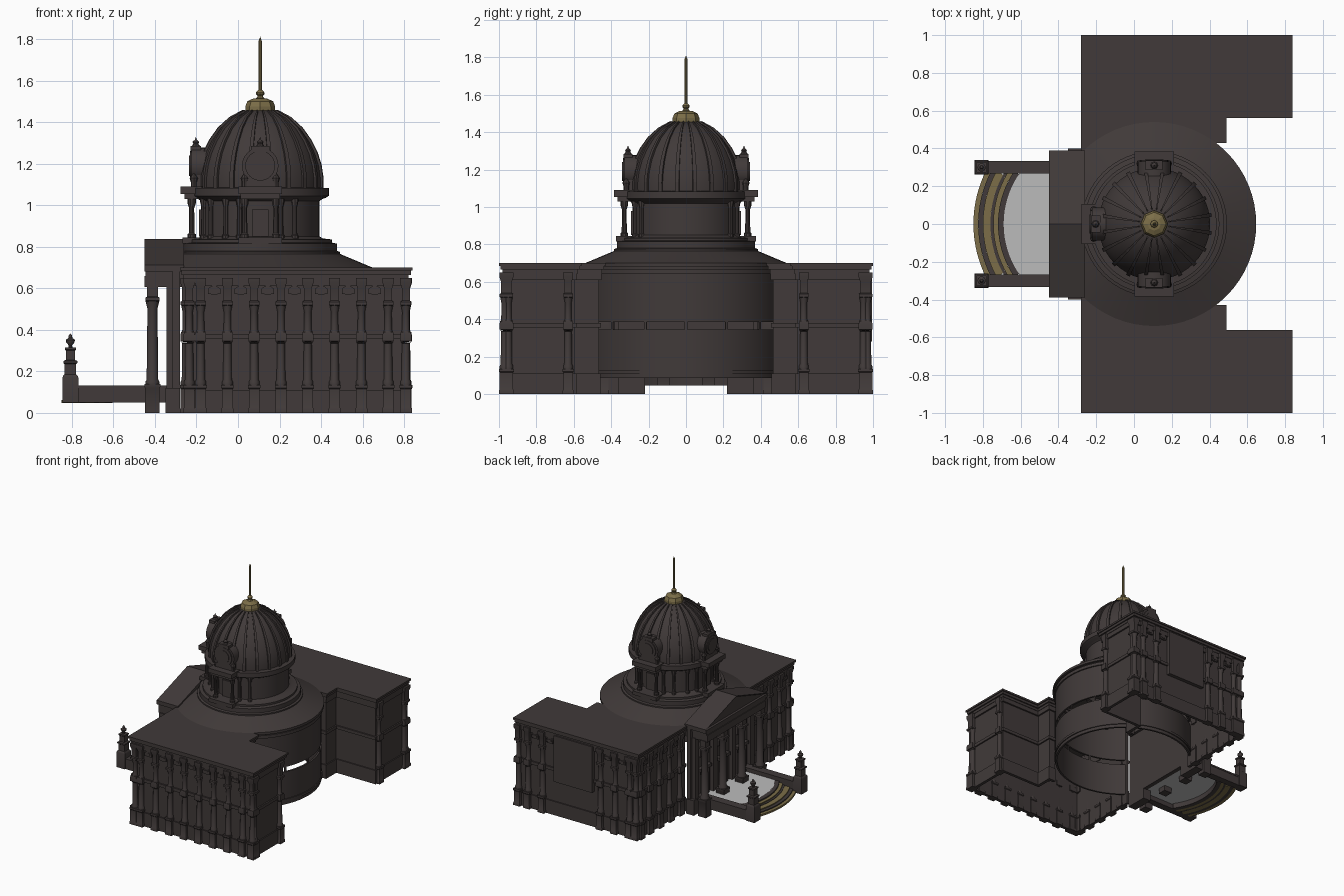
import bpy, bmesh, math
from mathutils import Matrix, Vector

if "Cube" in bpy.data.objects:
    bpy.data.objects.remove(bpy.data.objects["Cube"])

def material(name, rgb):
    m = bpy.data.materials.new(name)
    m.diffuse_color = (*rgb, 1)
    m.use_nodes = True
    m.node_tree.nodes["Principled BSDF"].inputs["Base Color"].default_value = m.diffuse_color
    return m

STONE = material("dark stone", (0.052, 0.042, 0.041))
GOLD = material("dull gold", (0.20, 0.155, 0.065))
GREY = material("light grey", (0.50, 0.50, 0.50))
CX = 0.107  # centre of the dome in x

def finish(bm, name, mat=STONE, loc=(0, 0, 0), rot=0.0, smooth=False):
    bmesh.ops.remove_doubles(bm, verts=bm.verts, dist=1e-5)
    bmesh.ops.recalc_face_normals(bm, faces=bm.faces)
    if smooth:
        for f in bm.faces:
            f.smooth = True
        for e in bm.edges:
            e.smooth = len(e.link_faces) == 2 and e.calc_face_angle(3) < math.radians(32)
    me = bpy.data.meshes.new(name)
    bm.to_mesh(me)
    bm.free()
    me.materials.append(mat)
    return place(me, name, loc, rot)

def place(me, name, loc, rot=0.0):
    ob = bpy.data.objects.new(name, me)
    ob.location, ob.rotation_euler = loc, (0, 0, rot)
    bpy.context.collection.objects.link(ob)
    return ob

def box(bm, x0, x1, y0, y1, z0, z1):
    m = Matrix.Translation(((x0+x1)/2, (y0+y1)/2, (z0+z1)/2)) @ Matrix.Diagonal((x1-x0, abs(y1-y0), z1-z0, 1))
    bmesh.ops.create_cube(bm, size=1, matrix=m)

def lathe(bm, prof, segs, cx=0, cy=0, a0=0.0, a1=None):
    """Turn an (r, z) profile; with a1 the profile is a closed loop, swept part way and capped."""
    part = a1 is not None
    a1 = a1 if part else a0 + 2*math.pi
    rings = []
    for i in range(segs + (1 if part else 0)):
        a = a0 + (a1-a0)*i/segs
        rings.append([bm.verts.new((cx+r*math.cos(a), cy+r*math.sin(a), z)) for r, z in prof])
    n = len(prof)
    for i in range(segs):
        p, q = rings[i], rings[(i+1) % len(rings)]
        for j in range(n if part else n-1):
            k = (j+1) % n
            bm.faces.new((p[j], q[j], q[k], p[k]))
    if part:
        bm.faces.new(rings[0])
        bm.faces.new(rings[-1])

def square(bm, prof, cx=0, cy=0):
    lathe(bm, [(r*math.sqrt(2), z) for r, z in prof], 4, cx, cy, math.pi/4)

def prism(bm, pts, z0, z1):
    lo = [bm.verts.new((x, y, z0)) for x, y in pts]
    hi = [bm.verts.new((x, y, z1)) for x, y in pts]
    bm.faces.new(lo)
    bm.faces.new(hi)
    for i in range(len(pts)):
        j = (i+1) % len(pts)
        bm.faces.new((lo[i], lo[j], hi[j], hi[i]))

# Wings: L-shaped walls, string courses and roof, mirrored in y
def outline(s, d, end=0.40):
    p = [(-.28+d, .36), (-.28+d, 1-d), (.84-d, 1-d), (.84-d, .56+d), (.49-d, .56+d), (.49-d, .43+d), (end, .43+d)]
    return [(x, y*s) for x, y in p]

for s, side in ((-1, "near"), (1, "far")):
    bm = bmesh.new()
    for d0, d1, z0, z1 in ((.035, .05, 0, .66), (.026, .04, 0, .11), (.024, .04, .355, .38), (.022, .04, .61, .65)):
        prism(bm, outline(s, d0) + outline(s, d1)[::-1], z0, z1)
    finish(bm, side + "_wing_walls")
    bm = bmesh.new()
    for d, z0, z1 in ((.018, .645, .665), (.008, .665, .685), (0, .685, .70)):
        prism(bm, outline(s, d, -.2), z0, z1)
    finish(bm, side + "_wing_roof")

# Two-storey wall column, one mesh reused all round
bm = bmesh.new()
square(bm, [(0, 0), (.029, 0), (.029, .02), (.026, .025), (.026, .115), (.03, .12), (.03, .135), (0, .135)])
lathe(bm, [(.026, .135), (.026, .15), (.021, .16), (.019, .335), (.025, .34)], 12)
square(bm, [(0, .34), (.027, .345), (.027, .375), (.024, .39), (0, .39)])
lathe(bm, [(.022, .39), (.018, .40), (.017, .485), (.024, .52)], 12)
square(bm, [(0, .505), (.026, .52), (.026, .535), (.019, .54), (.019, .60), (.027, .625), (.027, .65), (0, .65)])
col = finish(bm, "wall_column", loc=(-.235, -.97, 0), smooth=True).data

# Arched ornament above each bay
bm = bmesh.new()
for w, h, t in ((.030, .022, .02), (.020, .012, .03)):
    m = Matrix.Translation((0, 0, .59)) @ Matrix.Diagonal((w, 1, h, 1)) @ Matrix.Rotation(math.pi/2, 4, 'X')
    bmesh.ops.create_cone(bm, cap_ends=True, segments=12, radius1=1, radius2=1, depth=t, matrix=m)
box(bm, -.03, -.018, -.012, .012, .572, .60)
box(bm, .018, .03, -.012, .012, .572, .60)
orn = finish(bm, "bay_ornament", loc=(-.115, -.968, 0)).data

for s in (-1, 1):
    for x in [-.235] * (s > 0) + [-.18 + .129*i for i in range(8)] + [.808]:
        if s < 0 or not .14 < x < .48:
            place(col, "side_column", (x, .97*s, 0))
    for i in range(7):
        x = -.115 + .129*i
        if (s > 0 and not .10 < x < .52) or (s < 0 and i):
            place(orn, "bay_ornament", (x, .968*s, 0))
    for y in (.44, .57, .70, .83, .94):
        place(col, "entrance_side_column", (-.25, y*s, 0))
    for y in (.505, .635, .765, .885):
        place(orn, "entrance_bay_ornament", (-.248, y*s, 0), math.pi/2)
    for y in (.63, .95):
        place(col, "back_column", (.81, y*s, 0))

# Plain panel on the far side
bm = bmesh.new()
box(bm, .14, .48, .96, .995, .28, .65)
finish(bm, "far_side_panel")

# Round hall at the back: two curved walls with a slot between
bm = bmesh.new()
A = math.radians(132)
for r0, r1, z0, z1 in ((.505, .52, .385, .70), (.505, .52, .085, .345), (.505, .527, .11, .13), (.505, .53, .645, .67)):
    lathe(bm, [(r0, z0), (r1, z0), (r1, z1), (r0, z1)], 56, CX, 0, -A, A)
for a in (-100, -75, -50, -25, 0, 25, 50, 75, 100):
    a = math.radians(a)
    lathe(bm, [(.507, .34), (.517, .34), (.517, .39), (.507, .39)], 1, CX, 0, a-.015, a+.015)
finish(bm, "round_hall_wall", smooth=True)

# Hall roof, drum base, drum and its cornice
bm = bmesh.new()
lathe(bm, [(.30, .68), (.54, .68), (.54, .70), (.385, .765), (.385, .775), (.37, .78), (.37, .815), (.345, .82),
           (.345, .835), (.30, .84), (.285, .85), (.285, 1.02), (.30, 1.03), (.315, 1.035), (.33, 1.045),
           (.33, 1.082), (.29, 1.085)], 64, CX)
finish(bm, "hall_roof_and_drum", smooth=True)

# Dome with ribs
DOME = [(.295, 1.08), (.296, 1.13), (.287, 1.19), (.268, 1.25), (.238, 1.31), (.195, 1.37), (.14, 1.42), (.075, 1.455)]
bm = bmesh.new()
lathe(bm, DOME + [(0, 1.46)], 48, CX)
finish(bm, "dome", smooth=True)
bm = bmesh.new()
for i in range(20):
    a = 2*math.pi*(i+.5)/20
    lathe(bm, [(r+.011, z+.004) for r, z in DOME] + [(r-.008, z-.006) for r, z in DOME[::-1]], 1, CX, 0, a-.035, a+.035)
finish(bm, "dome_ribs")

# Gold lantern and spire
bm = bmesh.new()
lathe(bm, [(0, 1.44), (.06, 1.44), (.072, 1.455), (.072, 1.475), (.062, 1.50), (.035, 1.513), (.02, 1.515),
           (.012, 1.525), (.02, 1.535), (.02, 1.543), (.009, 1.555), (.008, 1.79), (0, 1.812)], 8, CX)
finish(bm, "lantern_and_spire", GOLD)

# Drum columns between the dormers
bm = bmesh.new()
for a in (125, 145, 160, 200, 215, 235, 290, 305, 70, 55, 250, 110):
    a = math.radians(a)
    x, y = CX + .29*math.cos(a), .29*math.sin(a)
    lathe(bm, [(.017, .83), (.017, .855), (.012, .86), (.011, .99), (.018, 1.02), (.018, 1.04)], 8, x, y)
finish(bm, "drum_columns", smooth=True)

# Round-windowed dormers on column pairs, facing three ways
bm = bmesh.new()
box(bm, .26, .375, -.105, .105, .815, .845)
for y in (-.075, .075):
    lathe(bm, [(.02, .84), (.02, .86), (.014, .865), (.012, .985), (.02, 1.01), (.02, 1.035)], 10, .33, y)
    lathe(bm, [(.014, 1.09), (.014, 1.11), (.02, 1.13), (.0, 1.16)], 8, .32, y)
box(bm, .27, .365, -.095, .095, 1.03, 1.055)
box(bm, .26, .385, -.105, .105, 1.055, 1.09)
box(bm, .25, .33, -.075, .075, 1.09, 1.19)
box(bm, .28, .295, -.04, .04, .85, .98)
for r, x0, x1 in ((.088, .24, .33), (.072, .33, .338), (.05, .335, .342)):
    m = Matrix.Translation(((x0+x1)/2, 0, 1.19)) @ Matrix.Rotation(math.pi/2, 4, 'Y')
    bmesh.ops.create_cone(bm, cap_ends=True, segments=24, radius1=r, radius2=r, depth=x1-x0, matrix=m)
box(bm, .285, .335, -.045, .045, 1.255, 1.285)
lathe(bm, [(.02, 1.285), (.012, 1.295), (.016, 1.305), (.005, 1.315), (0, 1.33)], 8, .31)
dorm = finish(bm, "dormer", loc=(CX, 0, 0), rot=math.pi, smooth=True).data
place(dorm, "dormer", (CX, 0, 0), math.pi/2)
place(dorm, "dormer", (CX, 0, 0), -math.pi/2)

# Portico: back wall, entablature, doors
bm = bmesh.new()
box(bm, -.315, -.28, -.39, .39, .085, .68)
box(bm, -.45, -.26, -.37, .37, .605, .66)
box(bm, -.445, -.26, -.375, .375, .66, .68)
box(bm, -.45, -.26, -.39, .39, .68, .705)
for s in (-1, 1):
    box(bm, -.35, -.28, .22*s, .40*s, 0, .12)
for y in (-.235, 0, .235):
    box(bm, -.33, -.31, y-.06, y-.045, .09, .32)
    box(bm, -.33, -.31, y+.045, y+.06, .09, .32)
    box(bm, -.345, -.31, y-.07, y+.07, .31, .335)
    box(bm, -.33, -.31, y-.05, y+.05, .42, .54)
for y in (-.35, -.12, .12, .35):
    box(bm, -.345, -.31, y-.025, y+.025, .09, .61)
finish(bm, "portico_wall")
for y in (-.35, -.12, .12, .35):
    z = 0 if abs(y) > .2 else .045
    bm = bmesh.new()
    square(bm, [(0, z), (.035, z), (.035, .12), (.038, .125), (.038, .14), (0, .14)])
    lathe(bm, [(.034, .14), (.034, .15), (.028, .16), (.024, .50), (.034, .54)], 16)
    square(bm, [(0, .525), (.034, .54), (.034, .555), (.026, .56), (.026, .61), (0, .61)])
    finish(bm, "portico_column", loc=(-.412, y, 0), smooth=True)

# Pediment with a sunk front
bm = bmesh.new()
front = bm.faces.new([bm.verts.new((-.45, y, z)) for y, z in ((-.39, .70), (.39, .70), (.39, .712), (0, .838), (-.39, .712))])
ext = bmesh.ops.extrude_face_region(bm, geom=[front], use_keep_orig=True)
bmesh.ops.translate(bm, verts=[v for v in ext["geom"] if isinstance(v, bmesh.types.BMVert)], vec=(.19, 0, 0))
bmesh.ops.recalc_face_normals(bm, faces=bm.faces)
bmesh.ops.inset_region(bm, faces=[front], thickness=.012, depth=-.015)
finish(bm, "pediment")

# Terrace floor and curved steps
SX = -.22
arc = [math.pi + math.asin(.275/.47)*(i/12-1) for i in range(25)]
bm = bmesh.new()
prism(bm, [(SX+.47*math.cos(a), .47*math.sin(a)) for a in arc] + [(-.31, -.275), (-.31, .275)], .088, .10)
finish(bm, "terrace_floor", GREY)
for i, (r0, r1, z, m) in enumerate(((.605, .63, .062, GOLD), (.58, .605, .07, STONE), (.54, .58, .078, GOLD),
                                    (.525, .54, .082, STONE), (.50, .525, .09, GOLD), (.465, .50, .10, STONE))):
    a = math.asin(.28/r1)
    bm = bmesh.new()
    lathe(bm, [(r0, .047), (r1, .047), (r1, z), (r0, z)], 24, SX, 0, math.pi-a, math.pi+a)
    finish(bm, "step_%d" % (i+1), m)

# Terrace side walls and urn pedestals
for s in (-1, 1):
    bm = bmesh.new()
    box(bm, -.80, -.31, .27*s, .33*s, .05, .125)
    box(bm, -.80, -.31, .267*s, .333*s, .12, .133)
    finish(bm, "terrace_side_wall")
    bm = bmesh.new()
    square(bm, [(0, .05), (.038, .05), (.038, .17), (.034, .18), (.028, .185), (.028, .235), (.034, .24),
                (.034, .25), (.022, .255), (.022, .30), (.027, .305), (.027, .315), (0, .315)])
    lathe(bm, [(.010, .315), (.008, .325), (.02, .34), (.022, .352), (.010, .36), (.008, .372), (0, .383)], 10)
    finish(bm, "urn_pedestal", loc=(-.807, .30*s, 0), smooth=True)
